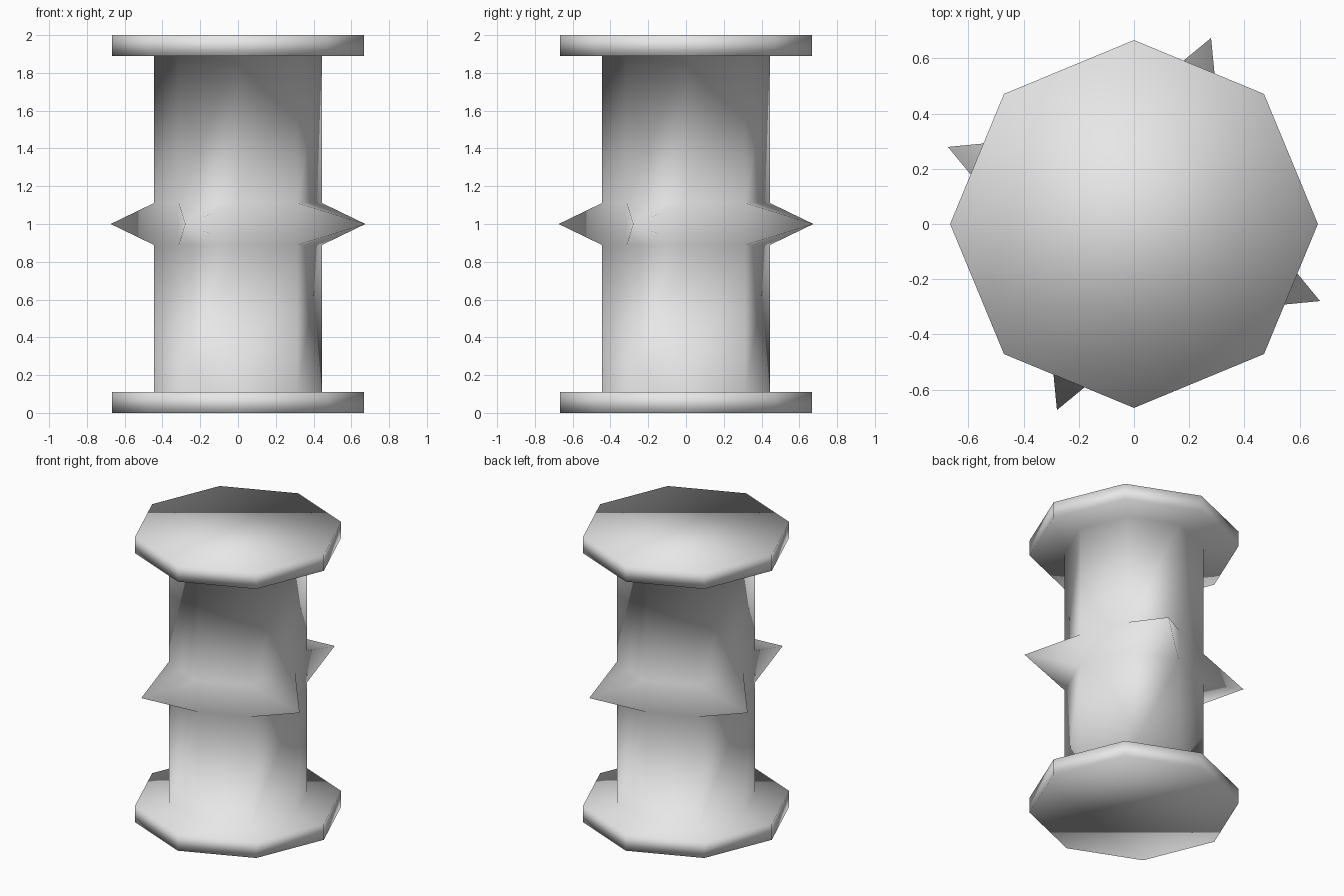
import bpy
import bmesh
from math import sin, cos, pi

cube = bpy.data.objects.get("Cube")
if cube:
    bpy.data.objects.remove(cube)

SIDES = 8
UNIT = 1 / 9            # slab thickness, half the height of the spike band
DISC_RADIUS = 6 * UNIT
SHAFT_RADIUS = 4 * UNIT
TIP_RADIUS = 0.73

grey = bpy.data.materials.new("light_grey")
grey.use_nodes = True
colour = (0.8, 0.8, 0.8, 1)
grey.diffuse_color = colour
grey.node_tree.nodes["Principled BSDF"].inputs["Base Color"].default_value = colour

bm = bmesh.new()


def polar(radius, step, z):
    angle = 2 * pi * step / SIDES
    return (radius * cos(angle), radius * sin(angle), z)


def ring(radius, z):
    return [bm.verts.new(polar(radius, i, z)) for i in range(SIDES)]


# Profile of the pillar from the base disc to the top disc
profile = [
    (DISC_RADIUS, 0), (DISC_RADIUS, UNIT),
    (SHAFT_RADIUS, UNIT), (SHAFT_RADIUS, 1 - UNIT),
    (SHAFT_RADIUS, 1 + UNIT), (SHAFT_RADIUS, 2 - UNIT),
    (DISC_RADIUS, 2 - UNIT), (DISC_RADIUS, 2),
]
rings = [ring(r, z) for r, z in profile]
SPIKE_BAND = 3

# Walls, with every second side of the middle band drawn out to a spike
for level, (low, high) in enumerate(zip(rings, rings[1:])):
    for i in range(SIDES):
        j = (i + 1) % SIDES
        quad = [low[i], low[j], high[j], high[i]]
        if level == SPIKE_BAND and i % 2 == 1:
            tip = bm.verts.new(polar(TIP_RADIUS, i + 0.5, 1))
            for a, b in zip(quad, quad[1:] + quad[:1]):
                bm.faces.new((a, b, tip))
        else:
            bm.faces.new(quad)

# Flat end caps
bm.faces.new(rings[0][::-1])
bm.faces.new(rings[-1])

for face in bm.faces:
    face.smooth = True
bm.normal_update()

mesh = bpy.data.meshes.new("spiked_pillar")
bm.to_mesh(mesh)
bm.free()
mesh.materials.append(grey)
pillar = bpy.data.objects.new("spiked_pillar", mesh)
bpy.context.collection.objects.link(pillar)
